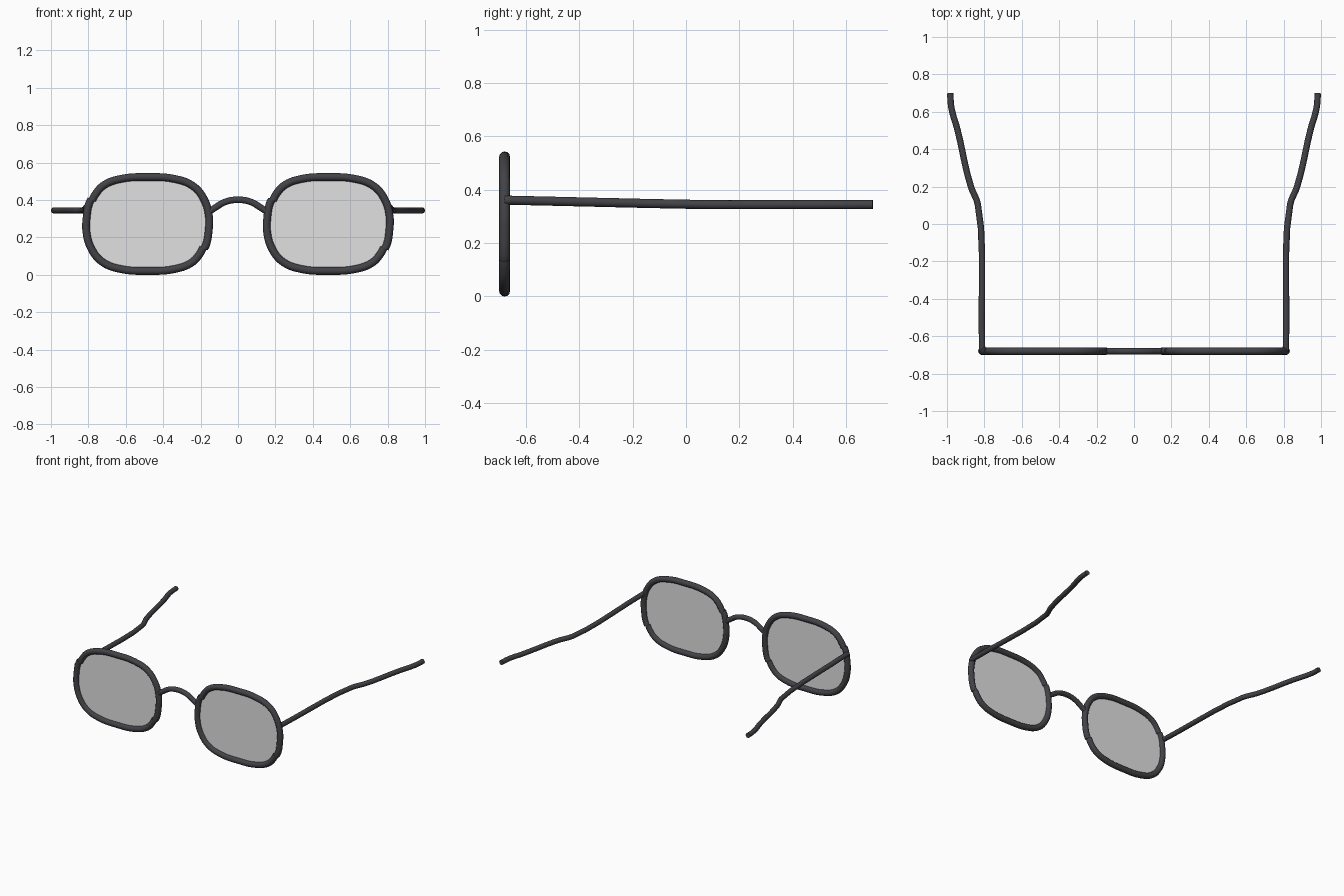
import bpy
from mathutils import Vector

cube = bpy.data.objects.get("Cube")
if cube:
    bpy.data.objects.remove(cube, do_unlink=True)


def make_material(name, rgb, alpha=1.0):
    mat = bpy.data.materials.new(name)
    mat.use_nodes = True
    mat.diffuse_color = (*rgb, alpha)
    bsdf = next(n for n in mat.node_tree.nodes if n.type == 'BSDF_PRINCIPLED')
    bsdf.inputs["Base Color"].default_value = (*rgb, 1)
    bsdf.inputs["Alpha"].default_value = alpha
    return mat


FRAME = make_material("charcoal frame", (0.055, 0.055, 0.063))
GLASS = make_material("pale grey glass", (0.75, 0.75, 0.75), 0.5)


def add_mesh(name, mesh, mat):
    mesh.materials.clear()
    mesh.materials.append(mat)
    obj = bpy.data.objects.new(name, mesh)
    bpy.context.collection.objects.link(obj)
    return obj


def tube(name, points, radius):
    """Round capped rod curving smoothly through the points."""
    curve = bpy.data.curves.new(name, 'CURVE')
    curve.dimensions = '3D'
    curve.bevel_depth = radius
    curve.bevel_resolution = 4
    curve.resolution_u = 5
    curve.use_fill_caps = True
    spline = curve.splines.new('BEZIER')
    spline.bezier_points.add(len(points) - 1)
    for bp, co in zip(spline.bezier_points, points):
        bp.co = co
        bp.handle_left_type = bp.handle_right_type = 'AUTO'
    helper = bpy.data.objects.new(name + "_path", curve)
    bpy.context.collection.objects.link(helper)
    bpy.context.view_layer.update()
    evaluated = helper.evaluated_get(bpy.context.evaluated_depsgraph_get())
    mesh = bpy.data.meshes.new_from_object(evaluated)
    bpy.data.objects.remove(helper, do_unlink=True)
    obj = add_mesh(name, mesh, FRAME)
    bpy.ops.object.select_all(action='DESELECT')
    obj.select_set(True)
    bpy.context.view_layer.objects.active = obj
    bpy.ops.object.shade_smooth_by_angle(angle=0.9)


FRONT_Y = -0.68

# Half rim; turned half way round it gives the other half, with stepped joints
half_rim = [(-.296, .128), (-.28, .158), (-.235, .207), (-.14, .242), (0, .251),
            (.14, .242), (.24, .205), (.30, .135), (.328, .04), (.327, -.03),
            (.313, -.11), (.302, -.132)]

for side, cx in (("right", -0.483), ("left", 0.483)):
    centre = Vector((cx, FRONT_Y, 0.2715))
    outline = []
    for part, sign in (("upper", 1), ("lower", -1)):
        pts = [centre + Vector((sign * x, 0, sign * z)) for x, z in half_rim]
        tube(f"{side}_{part}_rim", pts, 0.0205)
        outline += pts[1:-1]
    # Flat lens pane held by the rim
    mesh = bpy.data.meshes.new(f"{side}_lens")
    mesh.from_pydata(outline, [], [range(len(outline))])
    add_mesh(f"{side}_lens", mesh, GLASS)

# Arched nose bridge
tube("nose_bridge", [(x, FRONT_Y, z) for x, z in
     ((-.15, .34), (-.12, .36), (-.07, .389), (0, .401),
      (.07, .389), (.12, .36), (.15, .34))], 0.0175)

# Temple arms, splayed outwards behind the bend
arm = [(.812, FRONT_Y, .361), (.835, .105, .344), (.872, .2, .344),
       (.944, .505, .344), (.976, .62, .344), (.983, .70, .344)]
for side, sign in (("left", 1), ("right", -1)):
    tube(f"{side}_temple_arm", [(sign * x, y, z) for x, y, z in arm], 0.017)
